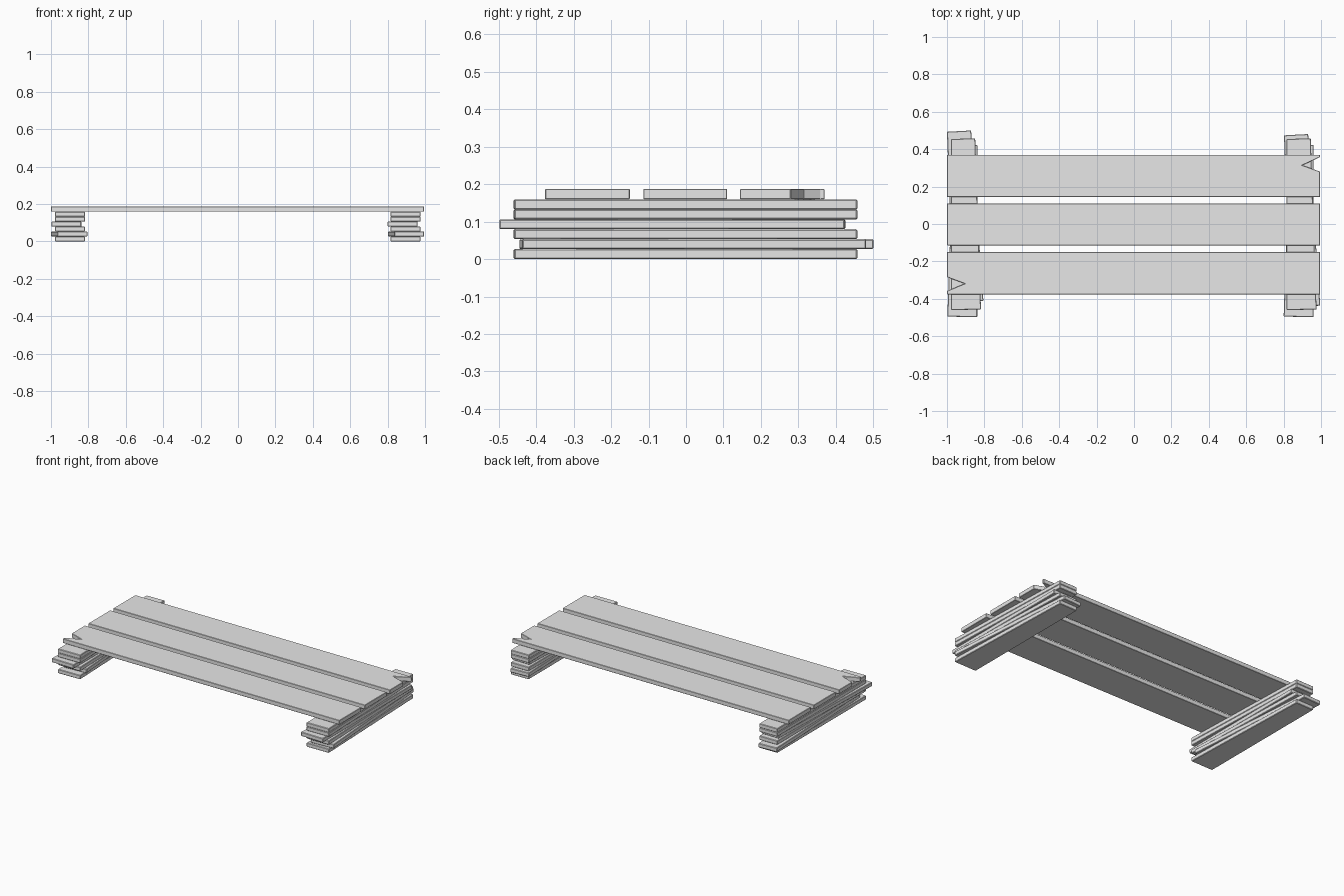
import bpy
import bmesh

cube = bpy.data.objects.get("Cube")
if cube:
    bpy.data.objects.remove(cube, do_unlink=True)

grey = bpy.data.materials.new("plain_grey")
grey.use_nodes = True
grey.diffuse_color = (0.8, 0.8, 0.8, 1)
grey.node_tree.nodes["Principled BSDF"].inputs["Base Color"].default_value = (0.8, 0.8, 0.8, 1)


def board(name, outline, bottom, top, bevel=0.003):
    """Extrude a flat outline (counter-clockwise) into a board with eased edges."""
    bm = bmesh.new()
    face = bm.faces.new([bm.verts.new((x, y, bottom)) for x, y in outline])
    extruded = bmesh.ops.extrude_face_region(bm, geom=[face])["geom"]
    for v in extruded:
        if isinstance(v, bmesh.types.BMVert):
            v.co.z = top
    bmesh.ops.recalc_face_normals(bm, faces=bm.faces)
    mesh = bpy.data.meshes.new(name)
    bm.to_mesh(mesh)
    bm.free()
    mesh.materials.append(grey)
    obj = bpy.data.objects.new(name, mesh)
    bpy.context.collection.objects.link(obj)
    mod = obj.modifiers.new("eased_edges", "BEVEL")
    mod.width = bevel
    mod.segments = 1
    return obj


LAYER = 0.0265
FRONT_W, BACK_W = 0.16, 0.129


def leg_slat(name, layer, front, back):
    """Tapered slat: front and back are the -x corners of its two ends."""
    (fx, fy), (bx, by) = front, back
    skew = (bx + BACK_W / 2 - fx - FRONT_W / 2) / (by - fy)
    outline = [(fx, fy), (fx + FRONT_W, fy - skew * FRONT_W),
               (bx + BACK_W, by - skew * BACK_W), (bx, by)]
    board(name, outline, layer * LAYER, (layer + 1) * LAYER)


# Stacked supports: four straight slats and two skewed ones on each side
stacks = {
    "right": (-0.978, {1: ((-0.965, -0.42), (-1.0, 0.493)),
                       3: ((-0.998, -0.495), (-0.966, 0.425))}),
    "left": (0.816, {1: ((0.836, -0.445), (0.802, 0.474)),
                     3: ((0.80, -0.495), (0.832, 0.425))}),
}
for side, (x, skewed) in stacks.items():
    for layer in range(6):
        front, back = skewed.get(layer, ((x, -0.46), (x, 0.455)))
        leg_slat(f"{side}_support_slat_{layer + 1}", layer, front, back)

# Table top planks, the outer two split by a notch at opposite ends
Z0, Z1 = 6 * LAYER, 0.187
X0, X1 = -1.0, 0.995
for name, y0, y1, left_notch, right_notch in (
        ("front_plank", -0.376, -0.15, [(X0, -0.284), (-0.905, -0.319), (X0, -0.358)], []),
        ("middle_plank", -0.114, 0.11, [], []),
        ("back_plank", 0.144, 0.37, [], [(X1, 0.28), (0.90, 0.314), (X1, 0.358)])):
    outline = [(X0, y0), (X1, y0)] + right_notch + [(X1, y1), (X0, y1)] + left_notch
    board(name, outline, Z0, Z1, 0.002)
